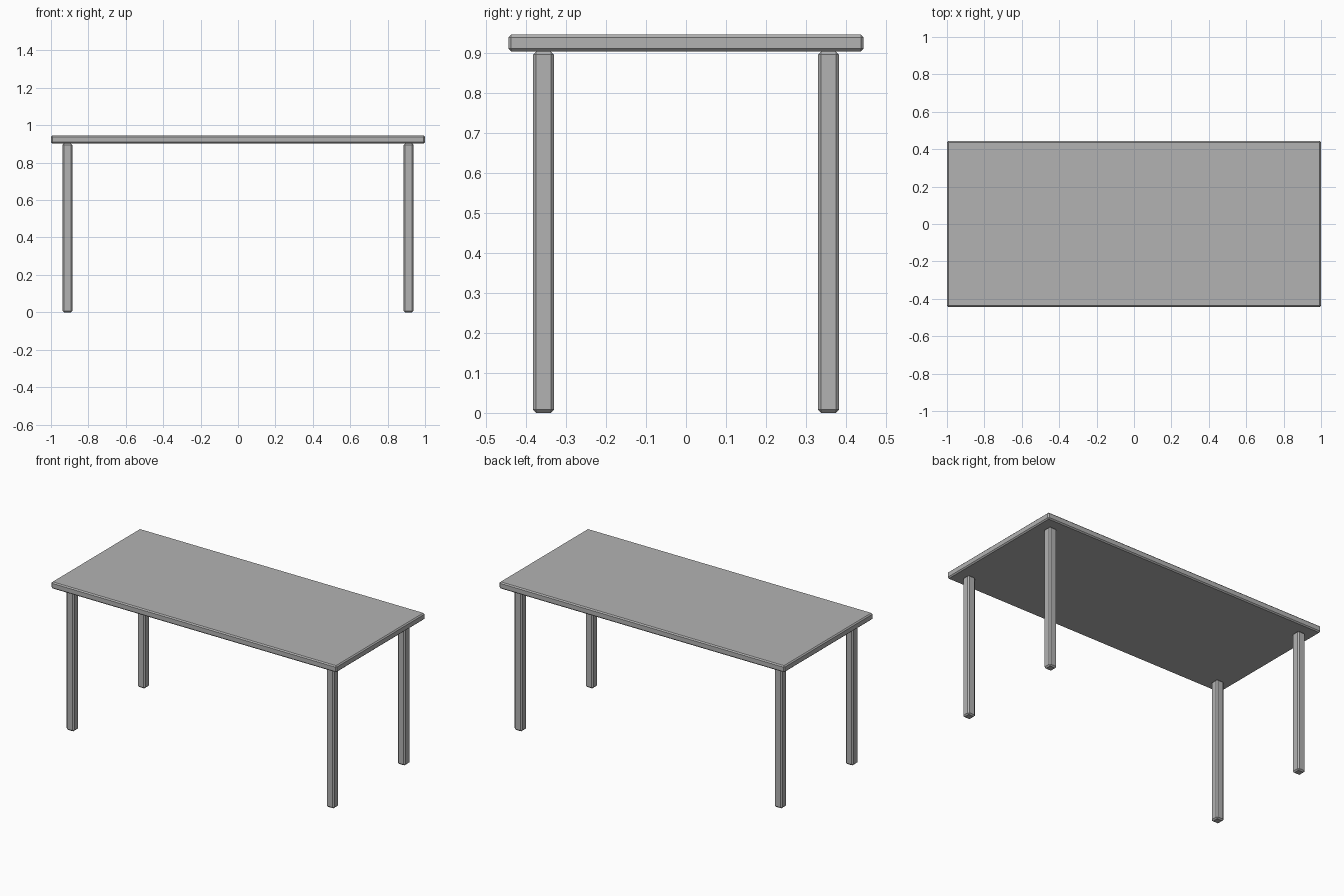
import bpy

cube = bpy.data.objects.get("Cube")
if cube:
    bpy.data.objects.remove(cube, do_unlink=True)

# Plain grey finish
grey = bpy.data.materials.new("plain_grey")
grey.use_nodes = True
colour = (0.45, 0.45, 0.45, 1)
grey.diffuse_color = colour
grey.node_tree.nodes["Principled BSDF"].inputs["Base Color"].default_value = colour


def chamfered_box(name, size, centre, chamfer):
    bpy.ops.mesh.primitive_cube_add(size=1, location=centre)
    obj = bpy.context.object
    obj.name = name
    obj.scale = size
    bpy.ops.object.transform_apply(location=False, rotation=False, scale=True)
    bevel = obj.modifiers.new("chamfer", "BEVEL")
    bevel.width = chamfer
    bevel.segments = 1
    obj.data.materials.append(grey)
    return obj


LEG_HEIGHT = 0.903
TOP_THICKNESS = 0.042

# Tabletop slab
chamfered_box("tabletop", (2, 0.888, TOP_THICKNESS),
              (0, 0, LEG_HEIGHT + TOP_THICKNESS / 2), 0.007)

# Four legs
for side, x in (("left", 0.912), ("right", -0.912)):
    for end, y in (("front", -0.356), ("back", 0.356)):
        chamfered_box(f"{end}_{side}_leg", (0.053, 0.053, LEG_HEIGHT),
                      (x, y, LEG_HEIGHT / 2), 0.008)
